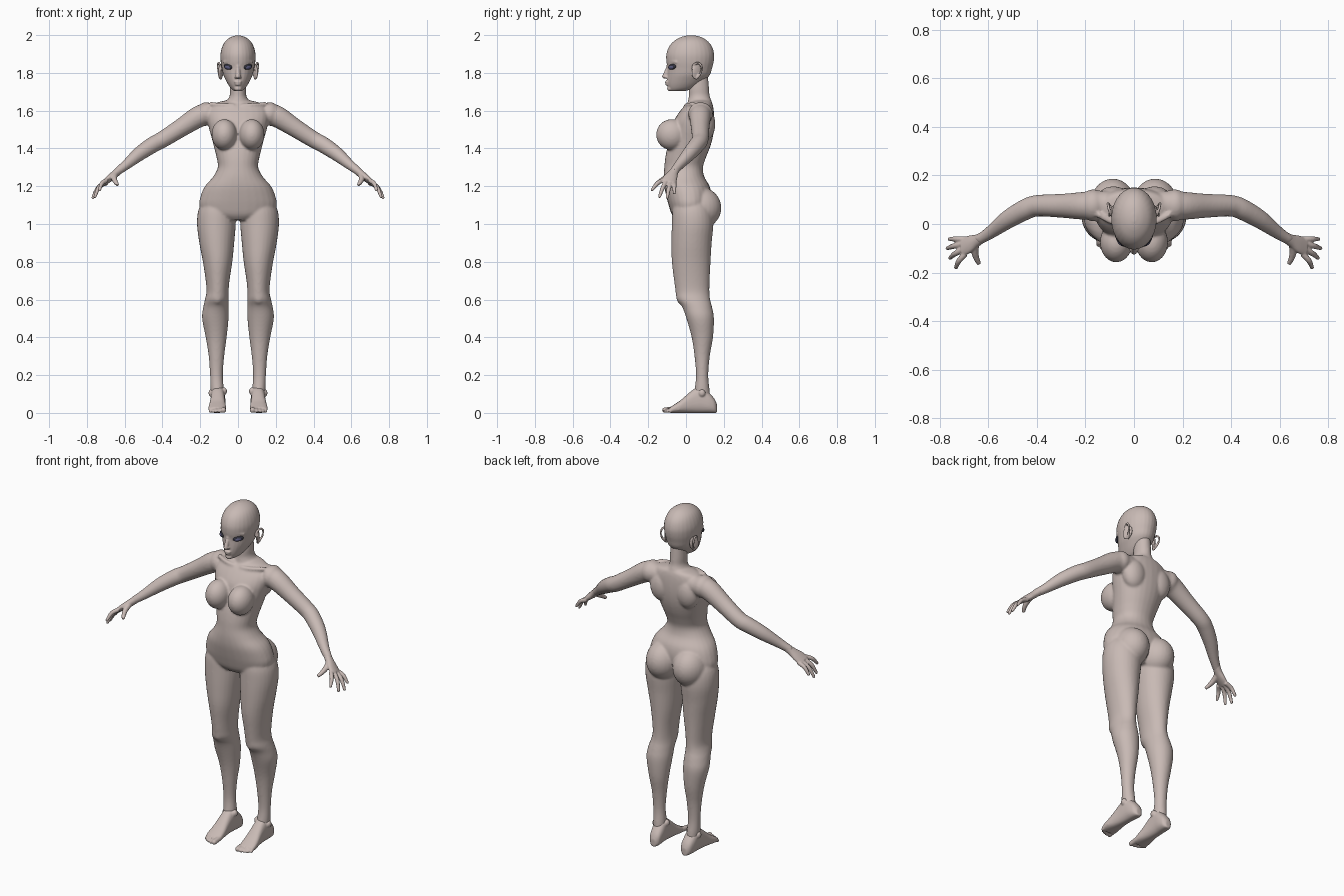
import bpy, bmesh, math
from mathutils import Vector, Matrix


def material(name, rgb):
    m = bpy.data.materials.new(name)
    m.diffuse_color = (*rgb, 1)
    return m


SKIN = material("skin", (0.58, 0.49, 0.46))
LASH = material("dark_lash", (0.03, 0.03, 0.045))
IRIS = material("violet_eye", (0.10, 0.10, 0.20))


def spline(rows, sub=4):
    """Catmull-Rom interpolation of equal-length number rows."""
    out = []
    for i in range(len(rows) - 1):
        a, b, c, d = rows[max(i - 1, 0)], rows[i], rows[i + 1], rows[min(i + 2, len(rows) - 1)]
        for k in range(sub):
            t = k / sub
            out.append([0.5 * (2 * q + (r - p) * t + (2 * p - 5 * q + 4 * r - s) * t * t
                               + (3 * q - p - 3 * r + s) * t ** 3) for p, q, r, s in zip(a, b, c, d)])
    return out + [list(rows[-1])]


def loft(bm, rings, n=28, power=1.0):
    """Skin rings given as (centre, U, V) vectors and close both ends."""
    loops = []
    for c, u, v in rings:
        loop = []
        for k in range(n):
            a = 2 * math.pi * k / n
            ca, sa = math.cos(a), math.sin(a)
            ca = math.copysign(abs(ca) ** power, ca)
            sa = math.copysign(abs(sa) ** power, sa)
            loop.append(bm.verts.new(c + u * ca + v * sa))
        loops.append(loop)
    for l0, l1 in zip(loops, loops[1:]):
        for k in range(n):
            bm.faces.new((l0[k], l0[(k + 1) % n], l1[(k + 1) % n], l1[k]))
    bm.faces.new(loops[0])
    bm.faces.new(loops[-1])


def column(bm, rows, s=1, power=1.0):
    """Upright form from rows of (z, x_in, x_out, y_front, y_back)."""
    loft(bm, [(Vector((s * (a + b) / 2, (f + k) / 2, z)), Vector(((b - a) / 2, 0, 0)),
               Vector((0, (k - f) / 2, 0))) for z, a, b, f, k in spline(rows)], power=power)


def tube(bm, rows, s=1, n=20):
    """Round limb from rows of (x, y, z, radius)."""
    pts = spline(rows)
    rings = []
    for i, (x, y, z, r) in enumerate(pts):
        t = Vector(pts[min(i + 1, len(pts) - 1)][:3]) - Vector(pts[max(i - 1, 0)][:3])
        u = t.cross(Vector((0, 0, 1)) if abs(t.x) + abs(t.y) > 0.3 * abs(t.z) else Vector((0, 1, 0))).normalized()
        v = u.cross(t).normalized()
        flip = Vector((s, 1, 1))
        rings.append((Vector((x, y, z)) * flip, u * flip * r, v * flip * r))
    loft(bm, rings, n)


def ball(bm, c, r, rot=Matrix()):
    bmesh.ops.create_uvsphere(bm, u_segments=28, v_segments=18, radius=1,
                              matrix=Matrix.Translation(c) @ rot @ Matrix.Diagonal((*r, 1)))


def finish(bm, name, mat, voxel=0, smooth=4, mirror=False):
    bmesh.ops.recalc_face_normals(bm, faces=bm.faces)
    for f in bm.faces:
        f.smooth = True
    me = bpy.data.meshes.new(name)
    bm.to_mesh(me)
    bm.free()
    me.materials.append(mat)
    ob = bpy.data.objects.new(name, me)
    bpy.context.collection.objects.link(ob)
    if voxel:
        m = ob.modifiers.new("fuse", 'REMESH')
        m.mode = 'VOXEL'
        m.voxel_size = voxel
        m.use_smooth_shade = True
        m = ob.modifiers.new("soften", 'SMOOTH')
        m.factor, m.iterations = 0.5, smooth
    if mirror:
        ob.modifiers.new("mirror", 'MIRROR')
    return ob


# Body: torso, neck, legs and arms fused into one skin
bm = bmesh.new()
torso = [(1.655, .06, .03, .13), (1.638, .125, .005, .14), (1.60, .162, -.03, .147),
         (1.55, .162, -.062, .15), (1.50, .152, -.075, .148), (1.45, .138, -.085, .14),
         (1.40, .125, -.10, .125), (1.35, .113, -.11, .105), (1.30, .107, -.115, .09),
         (1.25, .132, -.118, .097), (1.20, .175, -.115, .125), (1.15, .197, -.105, .135),
         (1.10, .205, -.092, .13), (1.05, .18, -.075, .11), (1.02, .09, -.05, .09)]
column(bm, [(z, -w, w, f, b) for z, w, f, b in torso], power=0.93)
column(bm, [(1.80, -.04, .04, .025, .115), (1.72, -.043, .043, .015, .122),
            (1.68, -.044, .044, .015, .125), (1.65, -.06, .06, .01, .135), (1.61, -.09, .09, 0, .14)])
leg = [(1.15, .03, .17, -.05, .10), (1.08, .014, .208, -.07, .135), (1.0, .012, .217, -.075, .145),
       (.90, .020, .205, -.077, .136), (.80, .030, .186, -.075, .13), (.70, .045, .171, -.063, .125),
       (.64, .050, .167, -.055, .124), (.60, .050, .175, -.048, .128), (.56, .050, .184, -.020, .138),
       (.50, .050, .190, .002, .148), (.40, .060, .171, .030, .143), (.30, .073, .155, .045, .126),
       (.20, .080, .148, .053, .118), (.12, .075, .145, .045, .125), (.05, .075, .135, .04, .13)]
arm = [(.09, .085, 1.585, .05), (.16, .08, 1.58, .058), (.21, .075, 1.567, .057), (.30, .075, 1.51, .049),
       (.40, .075, 1.447, .044), (.45, .058, 1.42, .043), (.52, .018, 1.373, .038),
       (.59, -.034, 1.315, .027), (.64, -.066, 1.277, .021)]
for s in (1, -1):
    column(bm, leg, s)
    tube(bm, arm, s, 28)
    ball(bm, (s * .073, -.075, 1.473), (.067, .083, .082))       # chest
    ball(bm, (s * .087, .075, 1.085), (.095, .112, .11))         # seat
    ball(bm, (s * .168, .077, 1.583), (.055, .066, .062))        # shoulder
    ball(bm, (s * .11, -.012, .615), (.038, .04, .045))          # kneecap
    ball(bm, (s * .085, .10, 1.53), (.07, .055, .09))            # shoulder blade
    tube(bm, [(.02, .0, 1.625, .012), (.08, .005, 1.63, .011), (.15, .04, 1.635, .012)], s)  # collarbone
finish(bm, "body", SKIN, 0.0068, 5)

# Head: skull, nose, lips and chin
bm = bmesh.new()
skull = [(1.999, .008, .01, .04), (1.99, .037, -.025, .08), (1.97, .065, -.062, .113), (1.94, .083, -.089, .137),
         (1.90, .093, -.104, .149), (1.86, .092, -.104, .147), (1.825, .086, -.098, .138),
         (1.79, .078, -.099, .127), (1.76, .064, -.100, .10), (1.735, .050, -.098, .07),
         (1.715, .035, -.092, .035), (1.703, .019, -.083, -.01)]
column(bm, [(z, -w, w, f, b) for z, w, f, b in skull])
tube(bm, [(0, -.090, 1.85, .010), (0, -.098, 1.82, .011), (0, -.108, 1.795, .012), (0, -.113, 1.779, .014)])
ball(bm, (0, -.116, 1.78), (.011, .011, .010))
ball(bm, (0, -.100, 1.752), (.022, .012, .0065))
ball(bm, (0, -.098, 1.739), (.018, .012, .0065))
ball(bm, (0, -.086, 1.716), (.02, .014, .013))
for s in (1, -1):
    ball(bm, (s * .011, -.106, 1.777), (.008, .009, .007))
    tube(bm, [(.012, -.093, 1.853, .008), (.045, -.078, 1.862, .008), (.075, -.048, 1.855, .007)], s)  # brow ridge
finish(bm, "head", SKIN, 0.0045, 4)

# Eyes: thin tilted almonds, a dark lash rim with a violet eye over it
turn = Matrix.Rotation(math.radians(43), 4, 'Z') @ Matrix.Rotation(math.radians(-8), 4, 'Y')
for name, mat, c, r in (("eye_lash", LASH, (.053, -.0735, 1.832), (.029, .010, .0145)),
                        ("eye", IRIS, (.054, -.0765, 1.829), (.021, .010, .0105))):
    bm = bmesh.new()
    ball(bm, c, r, turn)
    finish(bm, name, mat, mirror=True)

# Ears: a rim around a sunken shell
bm = bmesh.new()
lean = Matrix.Rotation(math.radians(28), 4, 'Z') @ Matrix.Rotation(math.radians(-12), 4, 'X')
ball(bm, (.091, .055, 1.807), (.008, .028, .042), lean)
tube(bm, [(.088, .035, 1.815, .006), (.096, .040, 1.843, .006), (.104, .066, 1.852, .006),
          (.107, .084, 1.83, .006), (.101, .076, 1.795, .006), (.090, .052, 1.768, .008)], n=12)
finish(bm, "ear", SKIN, 0.004, 2, True)

# Hands: palm, four fingers and a thumb
bm = bmesh.new()
across = Vector((0, -.967, .253))
through = Vector((.08, -.035, -.073)).cross(across).normalized()
palm = [(.615, -.050, 1.297, .022, .021), (.645, -.068, 1.270, .026, .020),
        (.675, -.083, 1.245, .037, .018), (.706, -.094, 1.220, .040, .013)]
loft(bm, [(Vector(p[:3]), across * p[3], through * p[4]) for p in spline(palm)])
fingers = [((.692, -.062, 1.218), (.760, -.062, 1.165)), ((.702, -.082, 1.219), (.768, -.100, 1.140)),
           ((.703, -.105, 1.224), (.757, -.140, 1.145)), ((.695, -.124, 1.231), (.733, -.180, 1.180))]
for a, b in fingers:
    mid = (Vector(a) + Vector(b)) / 2 + Vector((.007, 0, .009))
    tube(bm, [(*a, .012), (*mid, .0115), (*b, .008)], n=14)
    ball(bm, b, (.008, .008, .008))
tube(bm, [(.652, -.080, 1.262, .016), (.655, -.115, 1.240, .015),
          (.648, -.143, 1.222, .012), (.637, -.164, 1.207, .009)], n=14)
finish(bm, "hand", SKIN, 0.004, 3, True)

# Feet: heel-to-ball loft with five toes
bm = bmesh.new()
foot = [(.164, .102, .014, .045), (.15, .102, .030, .075), (.12, .104, .037, .11), (.08, .106, .038, .145),
        (.04, .107, .038, .125), (.0, .108, .041, .092), (-.03, .109, .045, .066),
        (-.06, .110, .047, .046), (-.085, .111, .043, .030)]
loft(bm, [(Vector((x, y, h / 2)), Vector((w, 0, 0)), Vector((0, 0, h / 2)))
          for y, x, w, h in spline(foot)], power=0.8)
for i, (x, tip) in enumerate(((.077, -.112), (.098, -.112), (.116, -.106), (.132, -.098), (.147, -.086))):
    r = .0145 if i == 0 else .0105 - .0006 * i
    tube(bm, [(x, tip + .05, .02, r), (x, tip + .02, .017, r), (x, tip, r, r)], n=14)
    ball(bm, (x, tip, r), (r, r, r))
ball(bm, (.074, .075, .115), (.016, .018, .02))
ball(bm, (.142, .085, .105), (.014, .018, .02))
finish(bm, "foot", SKIN, 0.0045, 3, True)
